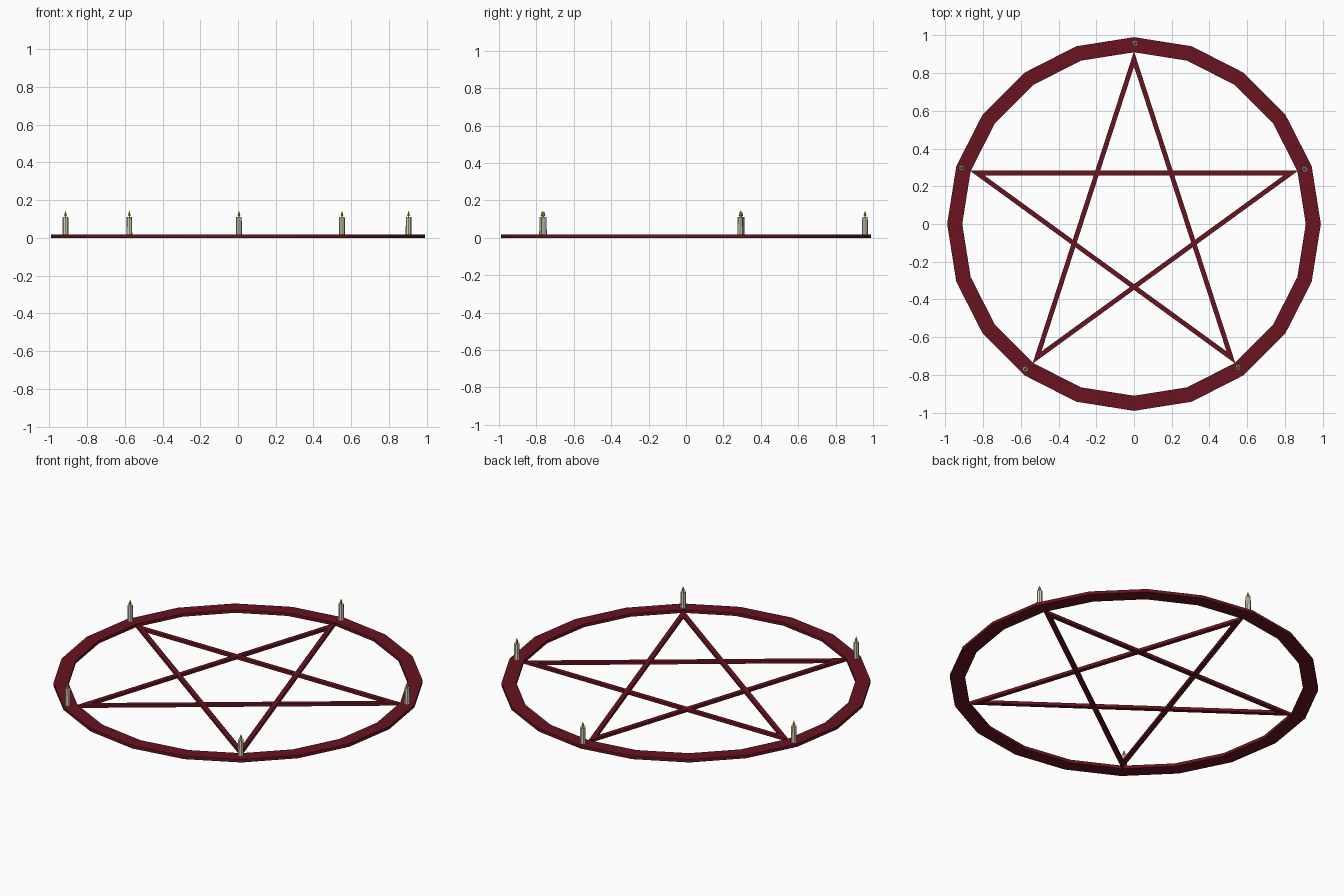
import bpy, bmesh
from math import sin, cos, radians, pi
from mathutils import Vector

if "Cube" in bpy.data.objects:
    bpy.data.objects.remove(bpy.data.objects["Cube"])


def material(name, color):
    m = bpy.data.materials.new(name)
    m.diffuse_color = (*color, 1)
    m.use_nodes = True
    m.node_tree.nodes["Principled BSDF"].inputs["Base Color"].default_value = m.diffuse_color
    return m


red = material("dark_red", (0.14, 0.007, 0.014))
wax = material("wax", (0.72, 0.66, 0.5))
fire = material("flame", (0.6, 0.4, 0.02))
wick_mat = material("wick", (0.05, 0.05, 0.04))


def finish(name, bm, mat):
    bmesh.ops.recalc_face_normals(bm, faces=bm.faces)
    me = bpy.data.meshes.new(name)
    bm.to_mesh(me)
    bm.free()
    me.materials.append(mat)
    ob = bpy.data.objects.new(name, me)
    bpy.context.collection.objects.link(ob)
    return ob


def polar(r, deg):
    return Vector((r * cos(radians(deg)), r * sin(radians(deg)), 0))


def lathe(name, profile, sides, mat, at=(0, 0), closed=False):
    # revolve (radius, z) points; a zero radius becomes a pole
    bm = bmesh.new()
    rings = []
    for r, z in profile:
        n = sides if r else 1
        rings.append([bm.verts.new(Vector((at[0], at[1], z)) + polar(r, 90 + 360 * i / sides))
                      for i in range(n)])
    pairs = list(zip(rings, rings[1:] + rings[:1]))
    for a, b in pairs if closed else pairs[:-1]:
        for i in range(sides):
            j = (i + 1) % sides
            quad = [a[i % len(a)], a[j % len(a)], b[j % len(b)], b[i % len(b)]]
            bm.faces.new(list(dict.fromkeys(quad)))
    return finish(name, bm, mat)


# outer ring, 20 sided with a square section
T = 0.018
lathe("ring", [(0.91, 0), (0.99, 0), (0.99, T), (0.91, T)], 20, red, closed=True)

# star: five mitred bars between every second tip
W, R = 0.025, 0.915
r_in = R - W / sin(radians(18))
bm = bmesh.new()
for i in range(5):
    a, b = 90 + 144 * i, 90 + 144 * (i + 1)
    pts = [polar(R, a), polar(R, b), polar(r_in, b), polar(r_in, a)]
    low = [bm.verts.new(p) for p in pts]
    high = [bm.verts.new(p + Vector((0, 0, T * 0.95))) for p in pts]
    bm.faces.new(low)
    bm.faces.new(high)
    for k in (0, 2):
        bm.faces.new([low[k], low[k + 1], high[k + 1], high[k]])
finish("star", bm, red)

# candles with wick and flame, standing on the ring
spots = [(0.005, 0.957), (-0.914, 0.297), (0.904, 0.29), (-0.576, -0.769), (0.551, -0.76)]
for n, p in enumerate(spots, 1):
    lathe(f"candle_{n}", [(0, T * 0.5), (0.016, T * 0.5), (0.0145, 0.112), (0.011, 0.112),
                          (0, 0.109)], 8, wax, p)
    lathe(f"wick_{n}", [(0, 0.107), (0.002, 0.107), (0.002, 0.12), (0, 0.12)], 6, wick_mat, p)
    lathe(f"flame_{n}", [(0, 0.112), (0.0085, 0.12), (0.005, 0.131), (0, 0.145)], 6, fire, p)
